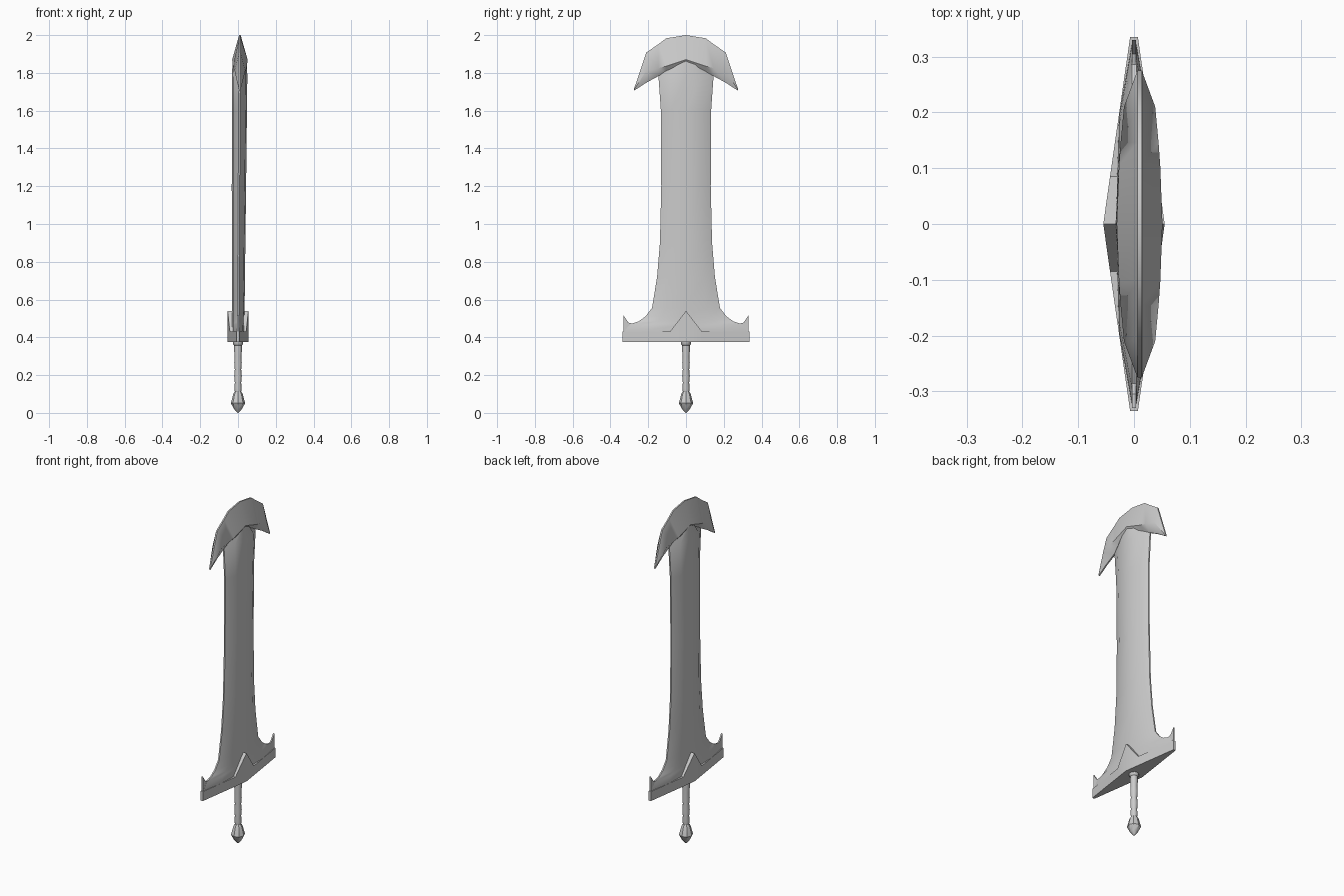
import bpy, bmesh, math

if "Cube" in bpy.data.objects:
    bpy.data.objects.remove(bpy.data.objects["Cube"])

steel = bpy.data.materials.new("grey steel")
steel.diffuse_color = (0.6, 0.6, 0.6, 1)
steel.use_nodes = True
steel.node_tree.nodes["Principled BSDF"].inputs["Base Color"].default_value = steel.diffuse_color


def finish(bm, name, angle):
    bmesh.ops.remove_doubles(bm, verts=bm.verts, dist=0.0002)
    bmesh.ops.recalc_face_normals(bm, faces=bm.faces)
    mesh = bpy.data.meshes.new(name)
    bm.to_mesh(mesh)
    bm.free()
    mesh.materials.append(steel)
    ob = bpy.data.objects.new(name, mesh)
    bpy.context.collection.objects.link(ob)
    bpy.ops.object.select_all(action='DESELECT')
    ob.select_set(True)
    bpy.context.view_layer.objects.active = ob
    bpy.ops.object.shade_smooth_by_angle(angle=math.radians(angle))
    return ob


def loft(name, rings, angle=40):
    """Skin a list of equal-length closed rings and cap both ends."""
    bm = bmesh.new()
    loops = [[bm.verts.new(p) for p in r] for r in rings]
    n = len(loops[0])
    for a, b in zip(loops, loops[1:]):
        for i in range(n):
            j = (i + 1) % n
            bm.faces.new((a[i], a[j], b[j], b[i]))
    bm.faces.new(loops[0])
    bm.faces.new(loops[-1])
    return finish(bm, name, angle)


EDGE = 0.004

# Blade: bulged section, flaring at the base: (z, half width, half thickness)
blade_rows = [(0.41, 0.325, 0.033), (0.44, 0.32, 0.033), (0.47, 0.295, 0.033),
              (0.485, 0.25, 0.033), (0.51, 0.215, 0.033), (0.555, 0.18, 0.034),
              (0.72, 0.153, 0.035), (0.90, 0.138, 0.036), (1.20, 0.131, 0.038),
              (1.60, 0.133, 0.040), (1.785, 0.146, 0.041), (1.87, 0.05, 0.037)]


def blade_ring(z, w, t):
    cx = 0.009 * (z - 0.4) / 1.47
    half = [(-1, EDGE), (-0.6, t * 0.82), (0, t), (0.6, t * 0.82), (1, EDGE)]
    return ([(cx + x, w * f, z) for f, x in half]
            + [(cx - x, w * f, z) for f, x in reversed(half)])


loft("blade", [blade_ring(*r) for r in blade_rows])

# Crescent head: (y, top z, ridge z, bottom z, ridge half thickness)
head_half = [(0, 2.0, 1.87, 1.81, 0.041), (0.105, 1.983, 1.835, 1.80, 0.037),
             (0.146, 1.952, 1.825, 1.783, 0.034), (0.21, 1.908, 1.81, 1.748, 0.028),
             (0.275, 1.716, 1.711, 1.706, EDGE)]
head_rows = [(-r[0],) + r[1:] for r in reversed(head_half[1:])] + head_half
loft("blade_head",
     [[(0.01 + EDGE, y, zt), (0.01 + t, y, zr), (0.01 + EDGE, y, zb),
       (0.01 - EDGE, y, zb), (0.01 - t, y, zr), (0.01 - EDGE, y, zt)]
      for y, zt, zr, zb, t in head_rows], 45)

# Upright barbs at the ends of the flared base
for side, name in ((-1, "front_barb"), (1, "back_barb")):
    loft(name, [[(x, side * y, z) for y, z in
                 ((0.28, 0.42), (0.285, 0.473), (0.305, 0.478),
                  (0.330, 0.515), (0.330, 0.42))]
                for x in (-EDGE, EDGE)])

# Crossguard: tapers to thin ends and rises to a point in the middle
guard_half = [(0, 0.54, 0.055), (0.085, 0.43, 0.043), (0.335, 0.43, 0.007)]
guard_rows = [(-y, z, t) for y, z, t in reversed(guard_half[1:])] + guard_half
loft("crossguard", [[(-t, y, 0.375), (t, y, 0.375), (t, y, z), (-t, y, z)]
                    for y, z, t in guard_rows], 30)


def turned(name, profile, sides, angle):
    loft(name, [[(r * math.cos(2 * math.pi * i / sides),
                  r * math.sin(2 * math.pi * i / sides), z)
                 for i in range(sides)] for r, z in profile], angle)


# Grip with gentle swells and a collar, then a pointed pommel
turned("grip", [(0.015, 0.10), (0.019, 0.13), (0.017, 0.16), (0.020, 0.195),
                (0.017, 0.23), (0.020, 0.265), (0.018, 0.30), (0.021, 0.335),
                (0.020, 0.358), (0.026, 0.364), (0.026, 0.38)], 12, 45)
turned("pommel", [(0.003, 0.0), (0.022, 0.022), (0.038, 0.052), (0.034, 0.066),
                  (0.025, 0.10), (0.018, 0.112)], 8, 35)
